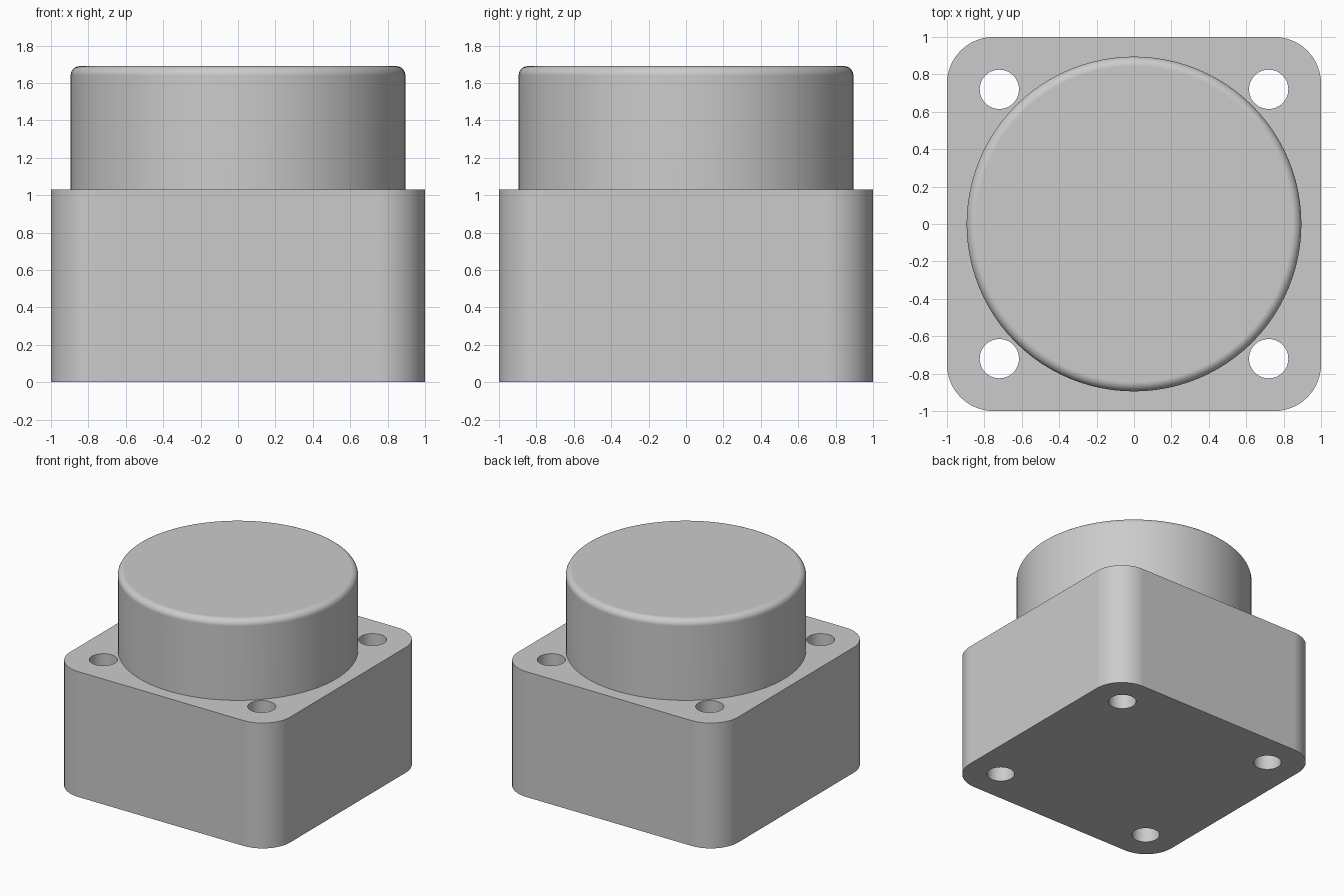
import bpy
import bmesh
import math
from mathutils import Matrix

HALF = 1.0            # half width of the square block
BLOCK_H = 1.03        # block height
CORNER_R = 0.25       # radius of the vertical corners
CAP_R = 0.895         # round cap radius
TOP = 1.69            # overall height
FILLET = 0.05         # rounding of the cap rim
HOLE_R = 0.105        # screw hole radius
HOLE_POS = 0.72       # screw hole offset from the centre

default = bpy.data.objects.get("Cube")
if default:
    bpy.data.objects.remove(default, do_unlink=True)

grey = bpy.data.materials.new("plain_grey")
grey.use_nodes = True
grey.diffuse_color = (0.6, 0.6, 0.6, 1)
grey.node_tree.nodes["Principled BSDF"].inputs["Base Color"].default_value = (0.6, 0.6, 0.6, 1)


def finish(name, bm):
    """Turn a bmesh into a named grey object."""
    bmesh.ops.recalc_face_normals(bm, faces=bm.faces)
    mesh = bpy.data.meshes.new(name)
    bm.to_mesh(mesh)
    bm.free()
    mesh.materials.append(grey)
    obj = bpy.data.objects.new(name, mesh)
    bpy.context.collection.objects.link(obj)
    return obj


def activate(obj):
    bpy.ops.object.select_all(action="DESELECT")
    obj.select_set(True)
    bpy.context.view_layer.objects.active = obj


def smooth(obj):
    activate(obj)
    bpy.ops.object.shade_smooth_by_angle(angle=math.radians(35))
    weighted = obj.modifiers.new("even_normals", "WEIGHTED_NORMAL")
    weighted.keep_sharp = True


def cylinder(bm, radius, bottom, top, segments, x=0, y=0):
    place = Matrix.Translation((x, y, (bottom + top) / 2))
    bmesh.ops.create_cone(bm, cap_ends=True, segments=segments, radius1=radius,
                          radius2=radius, depth=top - bottom, matrix=place)


# Square block with rounded vertical corners
bm = bmesh.new()
place = Matrix.Translation((0, 0, BLOCK_H / 2)) @ Matrix.Diagonal((2 * HALF, 2 * HALF, BLOCK_H, 1))
bmesh.ops.create_cube(bm, size=1, matrix=place)
uprights = [e for e in bm.edges if abs(e.verts[0].co.z - e.verts[1].co.z) > 0.5]
bmesh.ops.bevel(bm, geom=uprights, offset=CORNER_R, segments=16, profile=0.5, affect="EDGES")
block = finish("block", bm)

# Four screw holes running right through the block
bm = bmesh.new()
for sx in (-1, 1):
    for sy in (-1, 1):
        cylinder(bm, HOLE_R, -0.2, BLOCK_H + 0.2, 48, sx * HOLE_POS, sy * HOLE_POS)
cutter = finish("hole_cutter", bm)
cutter.hide_render = True
cut = block.modifiers.new("holes", "BOOLEAN")
cut.operation = "DIFFERENCE"
cut.solver = "EXACT"
cut.object = cutter
activate(block)
bpy.ops.object.modifier_apply(modifier=cut.name)
bpy.data.objects.remove(cutter, do_unlink=True)
smooth(block)

# Round cap with a filleted rim, seated on the block
bm = bmesh.new()
cylinder(bm, CAP_R, BLOCK_H, TOP, 96)
rim = [e for e in bm.edges if all(v.co.z > TOP - 0.01 for v in e.verts)]
bmesh.ops.bevel(bm, geom=rim, offset=FILLET, segments=8, profile=0.5, affect="EDGES")
smooth(finish("round_cap", bm))
